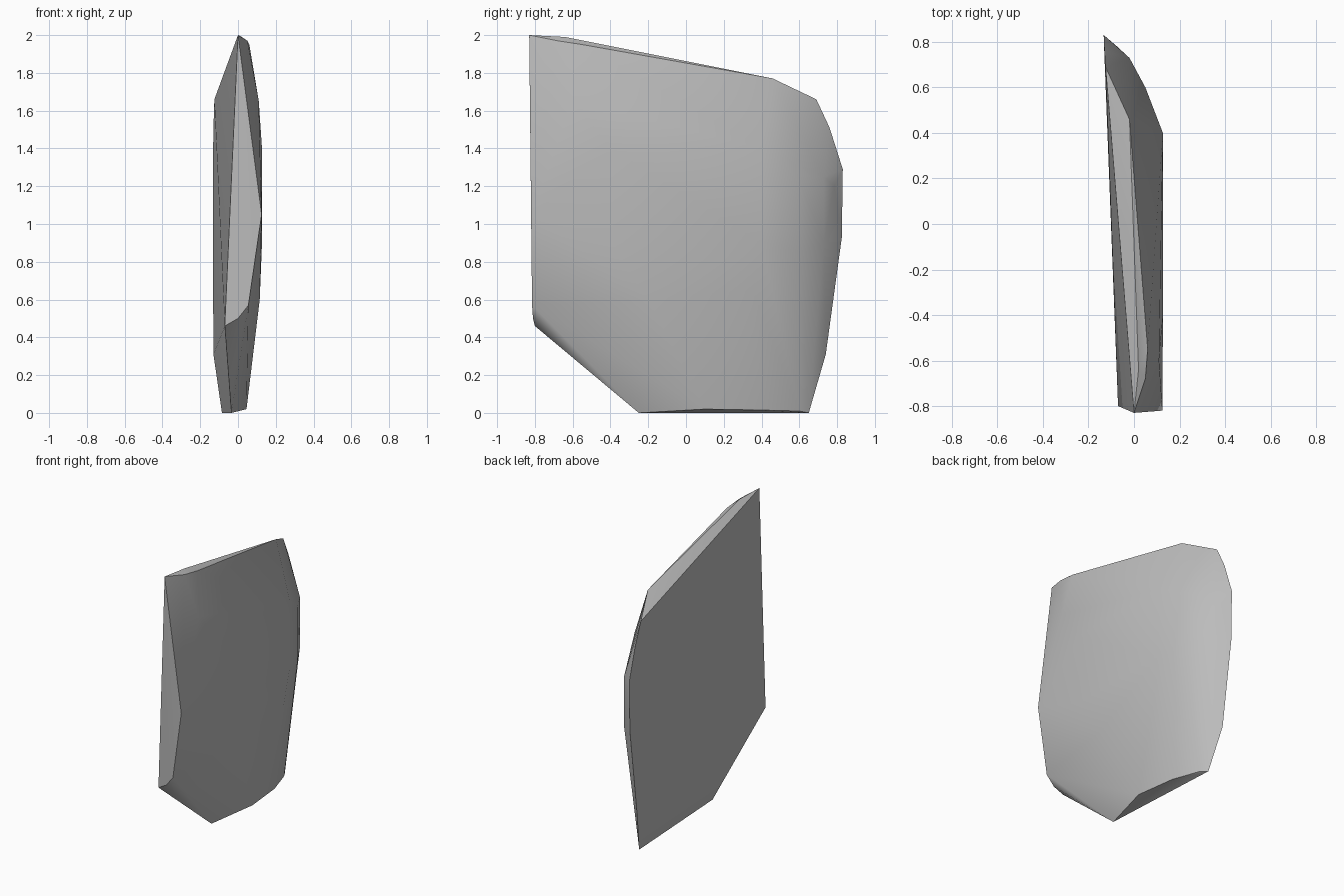
import bpy
import bmesh
import math

old = bpy.data.objects.get("Cube")
if old:
    bpy.data.objects.remove(old, do_unlink=True)

# Stone colour
stone = bpy.data.materials.new("stone grey")
stone.use_nodes = True
grey = (0.5, 0.5, 0.5, 1)
stone.diffuse_color = grey
stone.node_tree.nodes["Principled BSDF"].inputs["Base Color"].default_value = grey

# Sharp rim around the broken flat side
flat_rim = [(0, -.83, 2), (-.07, -.80, .46), (-.035, -.25, 0), (-.085, .65, 0),
            (-.13, .74, .31), (-.133, .825, .93), (-.133, .83, 1.29),
            (-.13, .76, 1.51), (-.125, .69, 1.66)]
# Sloping top edge and front edge
top_edge = [(.02, -.64, 1.99), (.05, -.68, 1.97), (.06, -.55, 1.95), (-.02, .46, 1.77)]
front_edge = [(.125, -.82, 1.05), (.055, -.815, .57), (0, -.81, .5)]
# Curved lower edge
bottom_edge = [(.045, .1, .02), (.01, .4, .015), (-.055, .6, .01)]
# Worn outer side and rounded back corner
outer_side = [(.11, -.6, 1.65), (.127, -.4, 1.4), (.127, -.4, .9), (.115, -.2, .6),
              (.127, .4, 1.4), (.127, .4, .9), (.115, .35, .65),
              (.05, .6, 1.25), (.05, .6, .85), (-.02, .73, 1.25),
              (-.02, .73, .9), (-.08, .785, 1.2)]

# Chipped stone shard: convex skin over its edges
bm = bmesh.new()
for p in flat_rim + top_edge + front_edge + bottom_edge + outer_side:
    bm.verts.new(p)
hull = bmesh.ops.convex_hull(bm, input=bm.verts)
loose = [v for v in bm.verts if not v.link_faces]
bmesh.ops.delete(bm, geom=loose, context='VERTS')
bmesh.ops.dissolve_limit(bm, angle_limit=math.radians(1), verts=bm.verts, edges=bm.edges)
bmesh.ops.recalc_face_normals(bm, faces=bm.faces)
mesh = bpy.data.meshes.new("stone_shard")
bm.to_mesh(mesh)
bm.free()

shard = bpy.data.objects.new("stone_shard", mesh)
bpy.context.collection.objects.link(shard)
mesh.materials.append(stone)
bpy.context.view_layer.objects.active = shard
shard.select_set(True)
bpy.ops.object.shade_smooth_by_angle(angle=math.radians(35))
